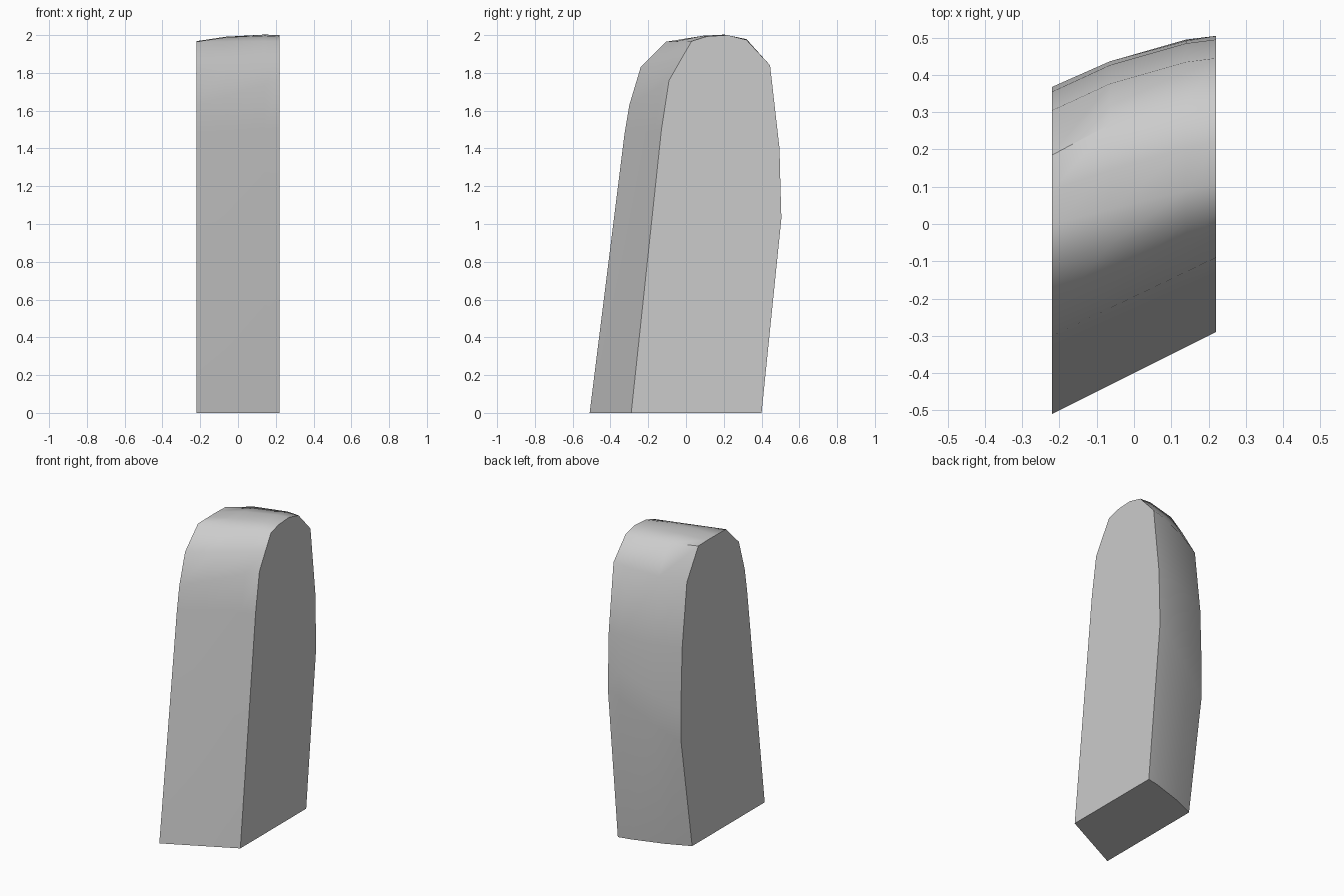
import bpy
import bmesh
from math import radians
from mathutils import Vector

old = bpy.data.objects.get("Cube")
if old:
    bpy.data.objects.remove(old, do_unlink=True)

# Single stone grey
grey = bpy.data.materials.new("stone_grey")
grey.use_nodes = True
colour = (0.6, 0.6, 0.6, 1)
grey.diffuse_color = colour
grey.node_tree.nodes["Principled BSDF"].inputs["Base Color"].default_value = colour

# Matching outlines of both flat sides: (right-hand y, z), (left-hand y, z), bulge (y, z)
rows = [
    ((-.51, 0), (-.29, 0), (0, 0)),
    ((-.325, 1.48), (-.13, 1.5), (0, 0)),
    ((-.30, 1.63), (-.09, 1.76), (0, 0)),
    ((-.24, 1.83), (-.03, 1.865), (0, 0)),
    ((-.105, 1.965), (.03, 1.968), (0, 0)),
    ((0, 1.967), (.11, 1.993), (0, .012)),
    ((.09, 1.968), (.22, 2.0), (.01, .012)),
    ((.185, 1.965), (.32, 1.975), (.035, .008)),
    ((.305, 1.77), (.445, 1.84), (.022, 0)),
    ((.355, 1.35), (.495, 1.4), (.022, 0)),
    ((.368, .95), (.50, 1.2), (.022, 0)),
    ((.365, .73), (.505, 1.03), (.022, 0)),
    ((.25, 0), (.40, 0), (.015, 0)),
]
# Slices across the width: x, bulge strength
slices = [(-.22, 0), (-.065, 1), (.14, .7), (.22, 0)]

bm = bmesh.new()
loops = []
for x, swell in slices:
    t = (x + .22) / .44
    loop = []
    for a, b, bulge in rows:
        p = Vector(a).lerp(Vector(b), t) + Vector(bulge) * swell
        loop.append(bm.verts.new((x, p.x, p.y)))
    loops.append(loop)

# Skin between slices (includes the base), then the flat sides
for a, b in zip(loops, loops[1:]):
    for i in range(len(rows)):
        j = (i + 1) % len(rows)
        bm.faces.new((a[i], a[j], b[j], b[i]))
bm.faces.new(loops[0])
bm.faces.new(loops[-1])
bmesh.ops.recalc_face_normals(bm, faces=bm.faces)

mesh = bpy.data.meshes.new("leaning_slab")
bm.to_mesh(mesh)
bm.free()
mesh.materials.append(grey)
slab = bpy.data.objects.new("leaning_slab", mesh)
bpy.context.collection.objects.link(slab)
bpy.ops.object.select_all(action='DESELECT')
slab.select_set(True)
bpy.context.view_layer.objects.active = slab
bpy.ops.object.shade_smooth_by_angle(angle=radians(50))
